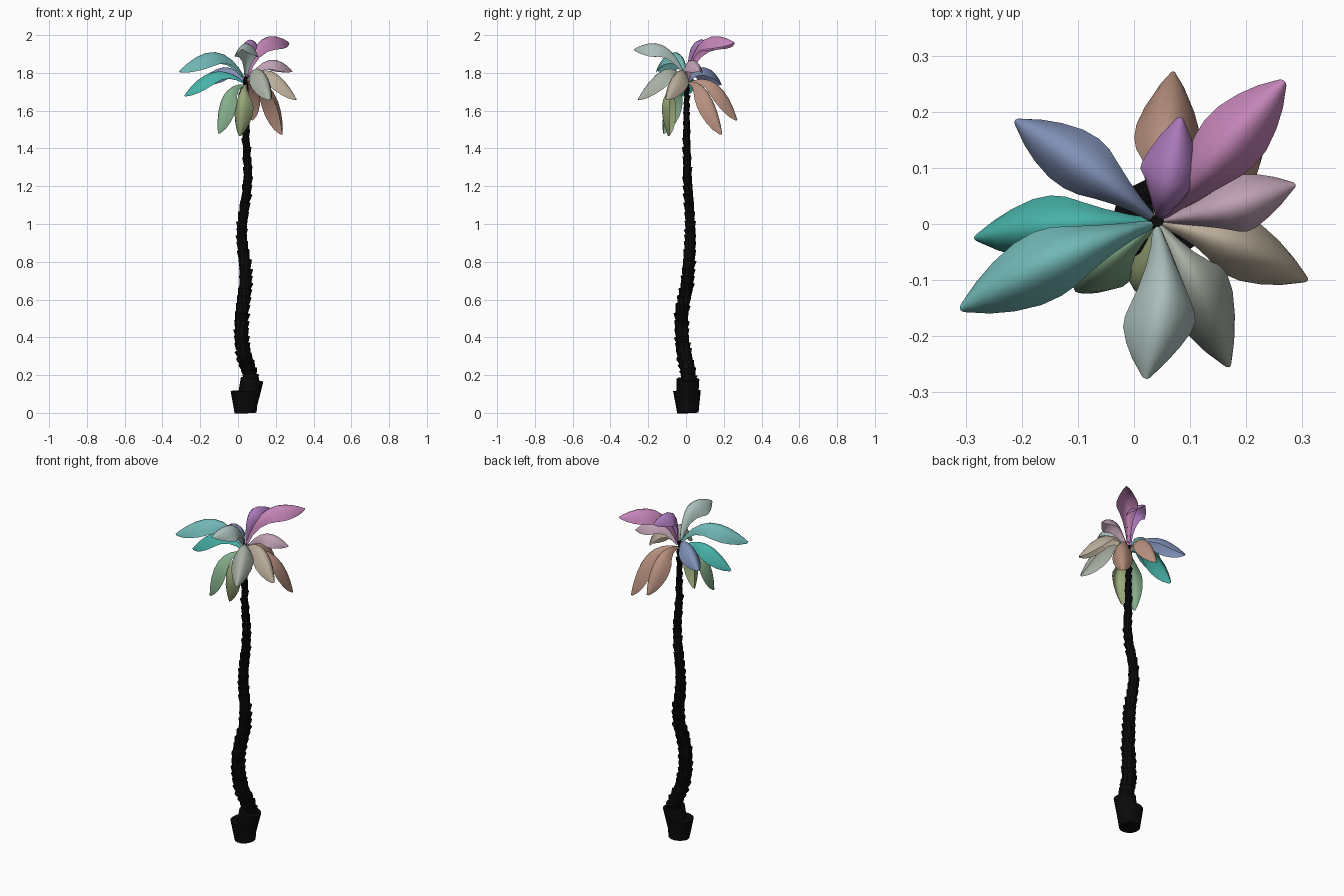
import bpy, bmesh, random
from mathutils import Vector, Matrix

if "Cube" in bpy.data.objects:
    bpy.data.objects.remove(bpy.data.objects["Cube"])

random.seed(4)


def make_object(name, bm, color, smooth):
    mesh = bpy.data.meshes.new(name)
    bmesh.ops.recalc_face_normals(bm, faces=bm.faces)
    bm.to_mesh(mesh)
    bm.free()
    for p in mesh.polygons:
        p.use_smooth = smooth
    mat = bpy.data.materials.new(name + "_color")
    mat.diffuse_color = (*color, 1)
    mat.use_nodes = True
    mat.node_tree.nodes["Principled BSDF"].inputs["Base Color"].default_value = mat.diffuse_color
    mesh.materials.append(mat)
    ob = bpy.data.objects.new(name, mesh)
    bpy.context.collection.objects.link(ob)
    return ob


def hex_color(h):
    return [((int(h[i:i + 2], 16) / 255) ** 2.2) for i in (0, 2, 4)]


def frustum(bm, a, b, r1, r2, sides=10, tilt=0):
    # tapered block running from point a to point b, optionally tipped at random
    axis = b - a
    aim = axis.normalized() + Vector((random.uniform(-tilt, tilt), random.uniform(-tilt, tilt), 0))
    rot = aim.to_track_quat('Z', 'Y').to_matrix().to_4x4()
    bmesh.ops.create_cone(bm, cap_ends=True, segments=sides, radius1=r1, radius2=r2,
                          depth=axis.length,
                          matrix=Matrix.Translation((a + b) / 2) @ rot)


BLACK = (0.003, 0.003, 0.003)

# Root base: two flaring blocks
bm = bmesh.new()
frustum(bm, Vector((.04, .01, 0)), Vector((.036, .005, .118)), .058, .075, 14)
frustum(bm, Vector((.05, .007, .06)), Vector((.075, .01, .178)), .056, .061, 14)
make_object("root_base", bm, BLACK, False)

# Trunk: stacked upward-flaring rings along a wandering path (x, y, z, radius)
path = [(.075, .015, .15, .040), (.06, .012, .22, .040), (.028, -.012, .32, .039),
        (.018, -.022, .42, .037), (.022, -.022, .54, .036), (.038, .003, .66, .034),
        (.04, .013, .76, .033), (.022, .022, .90, .029), (.022, .022, 1.0, .027),
        (.042, .014, 1.14, .025), (.053, .007, 1.27, .023), (.043, .004, 1.42, .020),
        (.043, .003, 1.55, .017), (.041, .004, 1.68, .014), (.04, .005, 1.78, .010)]


def path_at(t):
    # Catmull-Rom interpolation through the path points
    i = min(int(t), len(path) - 2)
    f = t - i
    p = [Vector(path[min(max(i + k, 0), len(path) - 1)]) for k in (-1, 0, 1, 2)]
    return 0.5 * (2 * p[1] + (p[2] - p[0]) * f
                  + (2 * p[0] - 5 * p[1] + 4 * p[2] - p[3]) * f * f
                  + (3 * p[1] - p[0] - 3 * p[2] + p[3]) * f ** 3)


bm = bmesh.new()
RINGS = 40
for k in range(RINGS):
    a = path_at(k / RINGS * (len(path) - 1))
    b = path_at(min(k + 1.2, RINGS) / RINGS * (len(path) - 1))
    frustum(bm, a.xyz, b.xyz, a.w * .86, b.w * 1.14, 10, .18)
make_object("trunk", bm, BLACK, False)

# Leaves: arched shells (name, colour, base z, midrib middle, tip, half width)
leaves = [
    ("magenta", "c283b6", 1.79, (.13, .10, 1.977), (.268, .255, 1.962), .060),
    ("purple", "a878b8", 1.77, (.056, .045, 1.96), (.083, .19, 1.94), .055),
    ("mauve", "bd9fb2", 1.76, (.165, .028, 1.868), (.288, .07, 1.81), .050),
    ("beige", "b8ab98", 1.76, (.18, -.037, 1.808), (.31, -.10, 1.66), .055),
    ("sage", "a6aea2", 1.76, (.115, -.115, 1.818), (.17, -.255, 1.66), .058),
    ("pale", "a9bdb9", 1.79, (.052, -.12, 1.945), (.022, -.276, 1.925), .063),
    ("aqua", "70b6b4", 1.78, (-.12, -.055, 1.910), (-.31, -.152, 1.81), .062),
    ("teal", "48b0a6", 1.75, (-.13, -.002, 1.805), (-.285, -.025, 1.68), .055),
    ("blue", "7f8fb5", 1.76, (-.075, .095, 1.83), (-.212, .185, 1.74), .054),
    ("brown_back", "b58e7e", 1.75, (.06, .165, 1.74), (.07, .272, 1.55), .058),
    ("brown_side", "b58e7e", 1.75, (.18, .11, 1.70), (.235, .19, 1.475), .055),
    ("green", "84ad8a", 1.74, (-.072, -.085, 1.68), (-.105, -.12, 1.48), .054),
    ("olive", "98a878", 1.74, (.017, -.12, 1.66), (.008, -.095, 1.465), .052),
]
# fraction along the leaf, fraction of full width
outline = [(0, .15), (.1, .26), (.22, .45), (.36, .7), (.5, .91), (.64, 1),
           (.77, .97), (.88, .77), (.95, .5), (1, .14)]
ACROSS = 8

for name, color, base_z, mid, tip, half in leaves:
    mid, tip = Vector(mid), Vector(tip)
    flat = (mid - Vector((.042, .004, mid.z))).normalized()
    base = Vector((.042, .004, base_z)) + flat * .008
    ctrl = 2 * mid - (base + tip) / 2
    heading = tip - base
    heading.z = 0
    side = Vector((-heading.y, heading.x, 0)).normalized()
    bm = bmesh.new()
    rows = []
    for t, w in outline:
        pos = base * (1 - t) ** 2 + ctrl * 2 * t * (1 - t) + tip * t * t
        tangent = ((ctrl - base) * (1 - t) + (tip - ctrl) * t).normalized()
        up = tangent.cross(side).normalized()
        row = []
        for j in range(ACROSS + 1):
            s = 2 * j / ACROSS - 1
            row.append(bm.verts.new(pos + side * (s * w * half)
                                    - up * (1.15 * half * w * s * s)))
        rows.append(row)
    for r0, r1 in zip(rows, rows[1:]):
        for j in range(ACROSS):
            bm.faces.new((r0[j], r0[j + 1], r1[j + 1], r1[j]))
    make_object("leaf_" + name, bm, hex_color(color), True)
